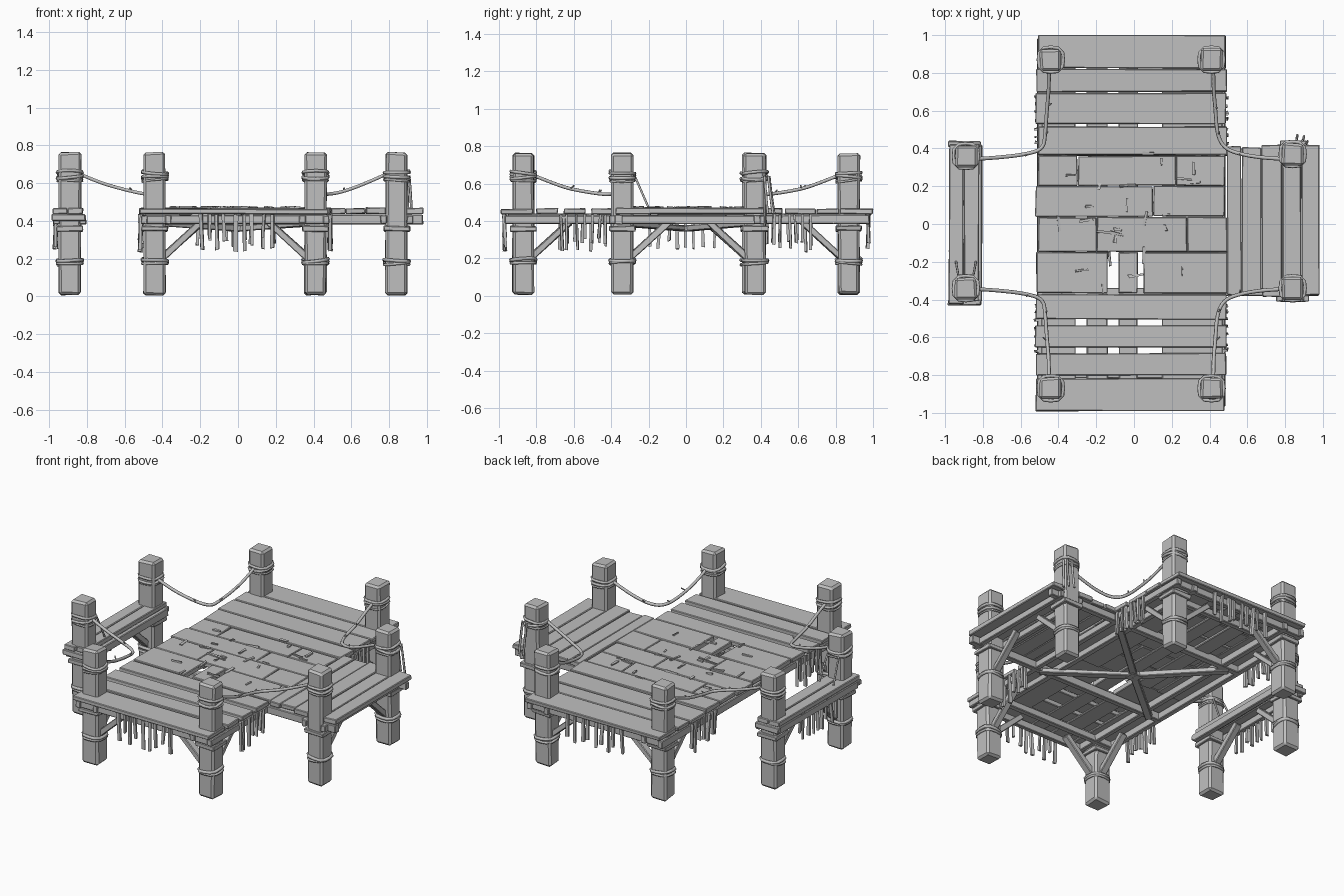
import bpy, bmesh, math, random
from mathutils import Vector, Matrix

random.seed(7)
if "Cube" in bpy.data.objects:
    bpy.data.objects.remove(bpy.data.objects["Cube"])

wood = bpy.data.materials.new("weathered_grey")
wood.use_nodes = True
GREY = (0.52, 0.52, 0.52, 1)
wood.diffuse_color = GREY
wood.node_tree.nodes["Principled BSDF"].inputs["Base Color"].default_value = GREY


def jit(a):
    return random.uniform(-a, a)


def finish(name, data):
    ob = bpy.data.objects.new(name, data)
    bpy.context.collection.objects.link(ob)
    data.materials.append(wood)
    return ob


def block(name, matrix, size, wobble=0.003, bevel=0.004):
    """Rough timber: a box with slightly shifted corners and worn edges."""
    bm = bmesh.new()
    bmesh.ops.create_cube(bm, size=1)
    for v in bm.verts:
        v.co = Vector(c * s + jit(wobble) for c, s in zip(v.co, size))
    me = bpy.data.meshes.new(name)
    bm.to_mesh(me)
    bm.free()
    ob = finish(name, me)
    ob.matrix_world = matrix
    if bevel:
        mod = ob.modifiers.new("worn_edges", 'BEVEL')
        mod.width = bevel
        mod.segments = 1
    return ob


def slab(name, x0, x1, y0, y1, z0, z1, wobble=0.003):
    mid = Matrix.Translation(((x0 + x1) / 2, (y0 + y1) / 2, (z0 + z1) / 2))
    return block(name, mid, (x1 - x0, y1 - y0, z1 - z0), wobble)


def beam(name, a, b, width, height):
    a, b = Vector(a), Vector(b)
    rot = (b - a).to_track_quat('Y', 'Z').to_matrix().to_4x4()
    return block(name, Matrix.Translation((a + b) / 2) @ rot, (width, (b - a).length, height))


def rope(name, points, radius, cyclic=False, kind='POLY'):
    cu = bpy.data.curves.new(name, 'CURVE')
    cu.dimensions = '3D'
    cu.bevel_depth = radius
    cu.bevel_resolution = 1
    cu.use_fill_caps = True
    sp = cu.splines.new(kind)
    sp.points.add(len(points) - 1)
    for p, co in zip(sp.points, points):
        p.co = (*co, 1)
    sp.use_cyclic_u = cyclic
    if kind == 'NURBS':
        sp.use_endpoint_u = True
        sp.order_u = 3
        sp.resolution_u = 5
    return finish(name, cu)


# Posts with rope lashings
POSTS = [(-.44, -.87), (.41, -.87), (-.44, .87), (.41, .87),
         (-.89, -.34), (-.89, .36), (.84, -.34), (.84, .37)]


def lashing(x, y, z, radius):
    tilt, turn = jit(.012), random.uniform(0, 6)
    ring = []
    for i in range(12):
        a = math.tau * i / 12
        # squared-off ring hugging the post
        r = .066 / max(abs(math.cos(a)), abs(math.sin(a))) ** .6
        ring.append((x + r * math.cos(a), y + r * math.sin(a), z + tilt * math.cos(a + turn)))
    rope("post_lashing", ring, radius, True)


for x, y in POSTS:
    block("post", Matrix.Translation((x, y, .385)), (.115, .115, .755), .005, .013)
    for z, r in ((.655, .009), (.632, .009), (.615, .006), (.19, .010), (.175, .008)):
        lashing(x, y, z, r)
    slab("post_collar", x - .07, x + .07, y - .07, y + .07, .345, .372, .004)

# Main deck: rows of boards running across, some broken into pieces
ROWS = [(-.99, -.82, ()), (-.80, -.685, ()), (-.655, -.535, ()), (-.505, -.375, ()),
        (-.365, -.15, ((-.14, -.08), (.02, .05))), (-.147, .035, ((-.2, -.196), (.28, .284))),
        (.04, .2, ((.1, .104),)), (.203, .36, ((-.3, -.296), (.22, .224))),
        (.365, .515, ()), (.53, .695, ()), (.70, .82, ()), (.824, 1.0, ())]
for y0, y1, gaps in ROWS:
    left = -.515 + jit(.01)
    top = .467 + jit(.003)
    for g0, g1 in (*gaps, (.485 + jit(.01), 0)):
        slab("deck_plank", left, g0, y0, y1, .437, top)
        left = g1

# Boards below the deck, running lengthwise
for x0, x1 in ((-.49, -.31), (-.25, -.14), (-.08, .02), (.15, .47)):
    for y0, y1 in ((-.95, -.37), (-.15, .36), (.37, .96)):
        slab("under_board", x0, x1, y0, y1, .424, .438)

# Splintered scraps lying on the deck
for i in range(26):
    x, y = random.uniform(-.4, .4), random.uniform(-.36, .38)
    turn = Matrix.Rotation(random.choice((0, math.pi / 2)) + jit(.3), 4, 'Z')
    block("splinter", Matrix.Translation((x, y, .47)) @ turn,
          (random.uniform(.03, .09), .012, .012), .004, 0)
beam("loose_scrap", (-.30, -.35, .458), (-.18, -.26, .458), .03, .02)

# Side wing on the left, boards running lengthwise
edges = [.49, .57, .675, .785, .885, .985]
for x0, x1 in zip(edges, edges[1:]):
    slab("wing_plank", x0 + .002, x1 - .002, -.375 + jit(.012), .41 + jit(.012), .437, .467 + jit(.003))

# Detached walkway on the right
for x0, x1 in ((-.98, -.902), (-.898, -.82)):
    slab("walkway_plank", x0, x1, -.415 + jit(.01), .425 + jit(.01), .437, .467)

# Frame beams
Z = .407
for y in (-.945, -.80, .80, .95):
    beam("cross_beam", (-.51, y, Z), (.48, y, Z), .035, .045)
for x in (-.495, -.37, .34, .465):
    beam("long_beam", (x, -.97, Z), (x, .98, Z), .035, .045)
for y in (-.36, .38):
    beam("wing_beam", (-.5, y, Z), (.98, y, Z), .04, .05)
for x in (-.96, -.82, .77, .91):
    beam("side_beam", (x, -.41, Z), (x, .42, Z), .033, .045)
for y in (-.415, .425):
    beam("walkway_end", (-.985, y, .418), (-.81, y, .418), .03, .035)

# Crossed braces sagging under the middle of the deck
for sx in (-1, 1):
    for sy in (-1, 1):
        beam("crossed_brace", (sx * .43, sy * .37, .39), (0, 0, .36), .045, .03)
slab("brace_hub", -.04, .04, -.04, .04, .345, .375)

# Diagonal knee braces from the posts up to the frame
for x, y in POSTS:
    sy = 1 if y > 0 else -1
    beam("knee_brace", (x, y - sy * .04, .205), (x, y - sy * .25, .395), .045, .035)
    if abs(y) > .5:
        sx = 1 if x > 0 else -1
        beam("knee_brace", (x - sx * .04, y, .205), (x - sx * .25, y, .395), .045, .035)


# Torn strips hanging from the edges
def fringe(a, b, count):
    a, b = Vector(a), Vector(b)
    for i in range(count):
        p = a.lerp(b, (i + .5 + jit(.25)) / count)
        drop = random.uniform(.12, .20)
        m = Matrix.Translation((p.x, p.y, .435 - drop / 2))
        m = m @ Matrix.Rotation(jit(.06), 4, 'X') @ Matrix.Rotation(jit(.06), 4, 'Y')
        block("hanging_strip", m, (.018, .014, drop), .004, 0)


for y in (-.97, .975):
    fringe((-.23, y, 0), (.2, y, 0), 9)
for x in (-.515, .487):
    for s in (-1, 1):
        fringe((x, s * .41, 0), (x, s * .69, 0), 7)
fringe((-.965, -.22, 0), (-.965, .22, 0), 9)

# Sagging ropes across the four inner corners
for sx, outer, inner in ((-1, -.83, -.45), (1, .78, .42)):
    for sy in (-1, 1):
        corner = .5 * sx
        path = [(outer, sy * .345, .645), (outer - sx * .1, sy * .35, .60),
                (corner + sx * .06, sy * .37, .555), (corner - sx * .02, sy * .40, .54),
                (inner + sx * .02, sy * .47, .545), (inner + sx * .01, sy * .62, .57),
                (inner, sy * .72, .605), (inner, sy * .82, .645)]
        rope("sagging_rope", path, .010, kind='NURBS')
        for k in (2, 4, 5):
            p = Vector(path[k])
            rope("rope_fray", [p, p + Vector((jit(.025), jit(.025), .02))], .004)

# Loose rope tails
for dx, dy in ((.05, .07), (.065, .05), (.02, .075)):
    rope("rope_tail", [(.84 + dx, .37 + dy, .64), (.84 + dx * 1.15, .37 + dy * 1.1, .56),
                       (.84 + dx * 1.2, .37 + dy * 1.35, .44)], .007, kind='NURBS')
for dx in (-.04, .04):
    rope("rope_tail", [(-.89 + dx, -.27, .63), (-.89 + dx * 1.2, -.23, .54),
                       (-.89 + dx * 1.3, -.20, .47)], .006, kind='NURBS')
